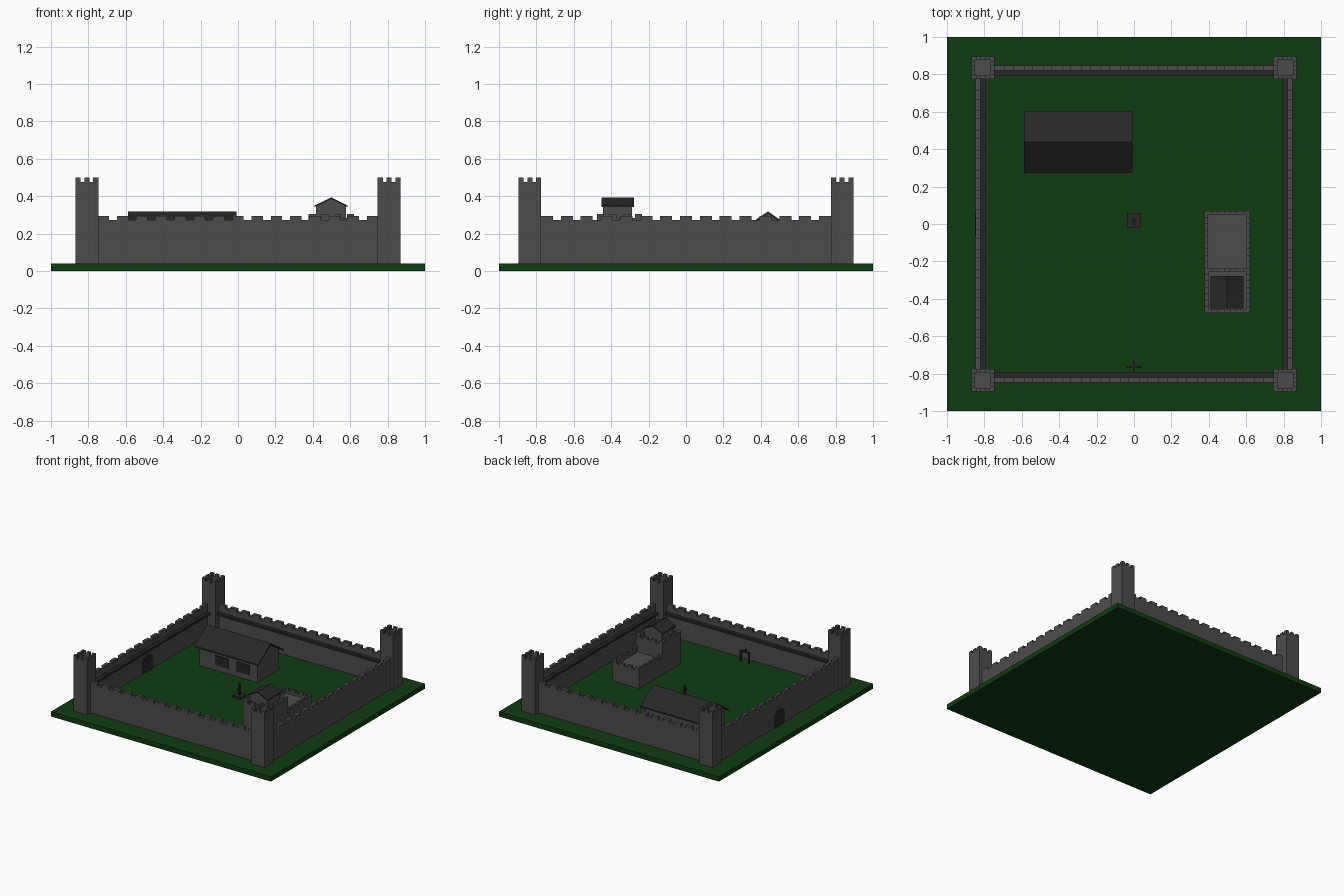
import bpy, bmesh
from mathutils import Vector

if "Cube" in bpy.data.objects:
    bpy.data.objects.remove(bpy.data.objects["Cube"])


def material(name, rgb):
    m = bpy.data.materials.new(name)
    m.diffuse_color = (*rgb, 1)
    m.use_nodes = True
    m.node_tree.nodes["Principled BSDF"].inputs["Base Color"].default_value = m.diffuse_color
    return m


STONE = material("grey_stone", (0.073, 0.073, 0.073))
DARK = material("dark_timber", (0.02, 0.02, 0.02))
GRASS = material("dark_grass", (0.005, 0.045, 0.005))


def make(name, bm, mat):
    bmesh.ops.recalc_face_normals(bm, faces=bm.faces)
    me = bpy.data.meshes.new(name)
    bm.to_mesh(me)
    bm.free()
    me.materials.append(mat)
    ob = bpy.data.objects.new(name, me)
    bpy.context.collection.objects.link(ob)
    return ob


def boxes(name, mat, items):
    """One object out of (x0, x1, y0, y1, z0, z1) boxes."""
    bm = bmesh.new()
    for x0, x1, y0, y1, z0, z1 in items:
        vs = bmesh.ops.create_cube(bm, size=1)["verts"]
        for v in vs:
            v.co = Vector(((x0 + x1) / 2 + v.co.x * (x1 - x0),
                           (y0 + y1) / 2 + v.co.y * (y1 - y0),
                           (z0 + z1) / 2 + v.co.z * (z1 - z0)))
    return make(name, bm, mat)


def prism(name, mat, profile, axis, a, b):
    """Extrude a (side, z) profile from a to b along axis x or y."""
    bm = bmesh.new()

    def co(s, z, t):
        return (t, s, z) if axis == "x" else (s, t, z)
    f = bm.faces.new([bm.verts.new(co(s, z, a)) for s, z in profile])
    new = bmesh.ops.extrude_face_region(bm, geom=[f])["geom"]
    d = Vector(co(0, 0, b - a))
    bmesh.ops.translate(bm, vec=d, verts=[v for v in new if isinstance(v, bmesh.types.BMVert)])
    return make(name, bm, mat)


def teeth(a, b, n, gap):
    """n merlon spans between a and b."""
    w = (b - a - (n - 1) * gap) / n
    return [(a + i * (w + gap), a + i * (w + gap) + w) for i in range(n)]


def parapet(x0, x1, y0, y1, z0, zc, zt, t, nx, ny, gap, sides="fblr"):
    """Low rim walls with merlons around a rectangle."""
    out = []
    for side, p, q in (("f", y0, y0 + t), ("b", y1 - t, y1)):
        if side in sides:
            out.append((x0, x1, p, q, z0, zc))
            out += [(a, b, p, q, zc, zt) for a, b in teeth(x0, x1, nx, gap)]
    for side, p, q in (("l", x0, x0 + t), ("r", x1 - t, x1)):
        if side in sides:
            out.append((p, q, y0 + t, y1 - t, z0, zc))
            out += [(p, q, a, b, zc, zt) for a, b in teeth(y0, y1, ny, gap)]
    return out


def gable(name, axis, c, half, eave, ridge, base, over, thick, a, b, end):
    """Gabled body and its overhanging roof."""
    slope = (ridge - eave) / (half + over)
    wall_top = ridge - thick - slope * half
    prism(name + "_walls", STONE, [(c - half, base), (c + half, base), (c + half, wall_top),
          (c, ridge - thick), (c - half, wall_top)], axis, a, b)
    w = half + over
    prism(name + "_roof", DARK, [(c - w, eave), (c, ridge), (c + w, eave), (c + w, eave - thick),
          (c, ridge - thick), (c - w, eave - thick)], axis, a - end, b + end)


G = 0.04  # ground level
boxes("ground_slab", GRASS, [(-1, 1, -1, 1, 0, G)])

# corner towers
for sx, nx in ((-1, "left"), (1, "right")):
    for sy, ny in ((-1, "front"), (1, "back")):
        x, y, h = sx * 0.808, sy * 0.835, 0.061
        boxes(f"{ny}_{nx}_tower", STONE, [(x - h, x + h, y - h, y + h, G, 0.45)] +
              parapet(x - h, x + h, y - h, y + h, 0.45, 0.476, 0.5, 0.02, 3, 3, 0.02))

# curtain walls with merlons, and timber walkways behind them
for s, n in ((-1, "front"), (1, "back")):
    p, q = sorted((s * 0.82, s * 0.847))
    boxes(n + "_wall", STONE, [(-0.75, 0.75, p, q, G, 0.272)] +
          [(a, b, p, q, 0.272, 0.294) for a, b in teeth(-0.75, 0.75, 15, 0.042)])
    p, q = sorted((s * 0.792, s * 0.82))
    boxes(n + "_walkway", DARK, [(-0.75, 0.75, p, q, 0.213, 0.232)])
for s, n in ((-1, "left"), (1, "right")):
    p, q = sorted((s * 0.82, s * 0.847))
    boxes(n + "_wall", STONE, [(p, q, -0.775, 0.775, G, 0.272)] +
          [(p, q, a, b, 0.272, 0.294) for a, b in teeth(-0.775, 0.775, 15, 0.042)])
    p, q = sorted((s * 0.792, s * 0.82))
    boxes(n + "_walkway", DARK, [(p, q, -0.775, 0.775, 0.213, 0.232)])

# arched gate through the left wall
prism("gate", DARK, [(-0.07, G), (0.07, G), (0.07, 0.135), (0.045, 0.16), (0, 0.172),
                     (-0.045, 0.16), (-0.07, 0.135)], "x", -0.851, -0.816)

# hall with gabled roof and framed windows
gable("hall", "x", 0.438, 0.138, 0.205, 0.318, G, 0.028, 0.012, -0.562, -0.032, 0.025)
for i, x in enumerate((-0.355, -0.165)):
    boxes(f"hall_window_{i + 1}", DARK, [(x - 0.06, x + 0.06, 0.294, 0.301, 0.085, 0.165)])

# keep: tall front block, low back block, roofed turret
boxes("keep_tall_block", STONE, [(0.378, 0.62, -0.476, -0.235, G, 0.26)] +
      parapet(0.378, 0.62, -0.476, -0.235, 0.26, 0.284, 0.304, 0.02, 4, 4, 0.03))
boxes("keep_low_block", STONE, [(0.378, 0.62, -0.235, 0.07, G, 0.165)] +
      parapet(0.378, 0.62, -0.235, 0.07, 0.165, 0.187, 0.207, 0.018, 4, 5, 0.03, "blr"))
gable("turret", "y", 0.498, 0.08, 0.35, 0.393, 0.26, 0.008, 0.008, -0.444, -0.288, 0.009)

# pump on a low square trough in the middle of the yard
boxes("pump_base", DARK, [(-0.037, 0.037, -0.02, 0.06, G, 0.058)])
boxes("pump_post", DARK, [(-0.007, 0.007, 0.012, 0.026, 0.058, 0.15),
                          (-0.005, 0.005, -0.008, 0.036, 0.105, 0.115)])

# timber frame by the front wall
boxes("yard_frame", DARK, [(-0.043, -0.031, -0.771, -0.759, G, 0.12),
                           (0.031, 0.043, -0.771, -0.759, G, 0.12),
                           (-0.043, 0.043, -0.771, -0.759, 0.12, 0.132),
                           (-0.005, 0.005, -0.785, -0.725, 0.132, 0.142)])
